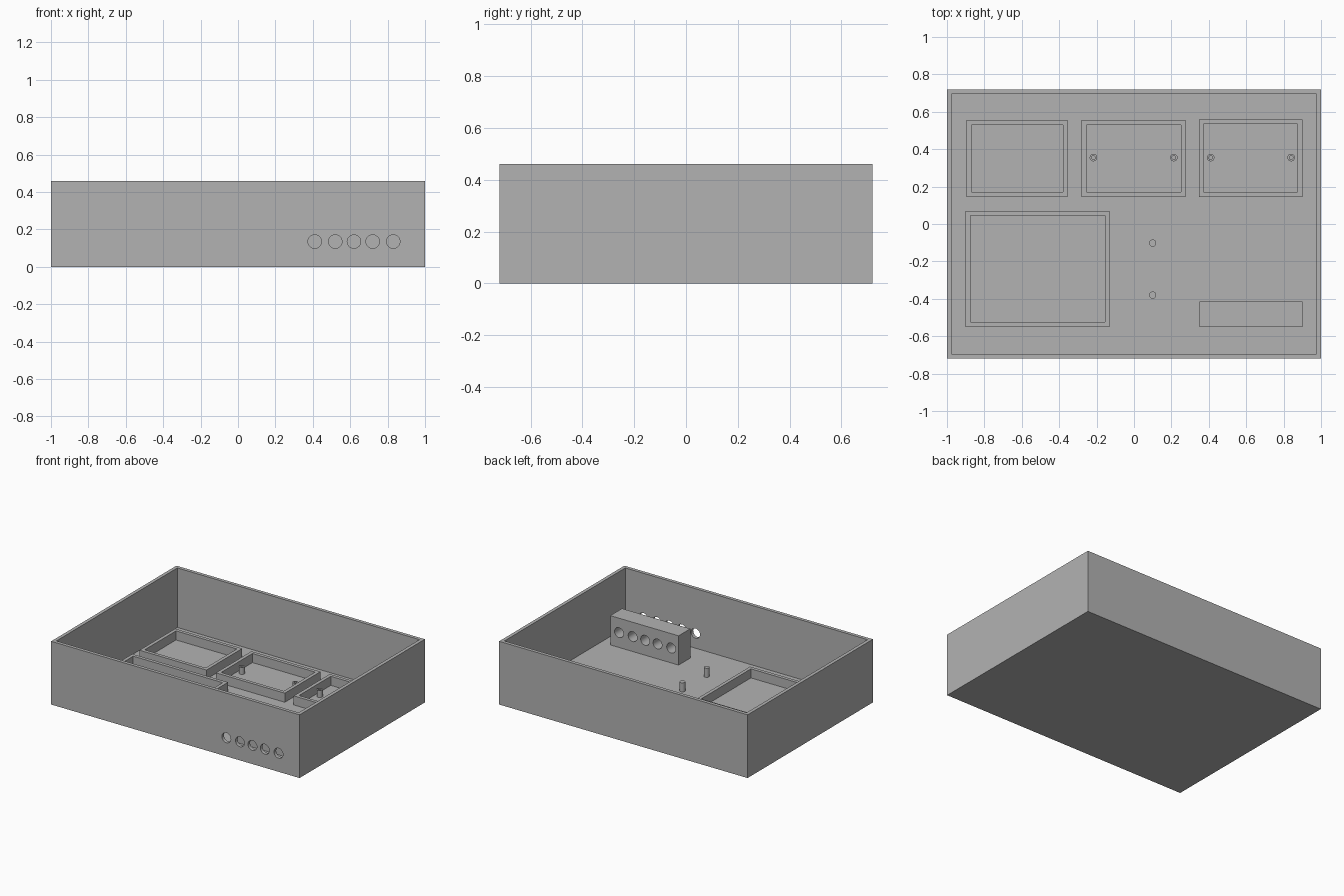
import bpy
import math

FLOOR = 0.027      # floor thickness
RIM = 0.093        # top of the compartment frames
WALL = 0.025       # wall thickness

if "Cube" in bpy.data.objects:
    bpy.data.objects.remove(bpy.data.objects["Cube"], do_unlink=True)

grey = bpy.data.materials.new("plain_grey")
grey.use_nodes = True
grey.diffuse_color = (0.45, 0.45, 0.45, 1)
grey.node_tree.nodes["Principled BSDF"].inputs["Base Color"].default_value = (0.45, 0.45, 0.45, 1)


def finish(ob, name):
    ob.name = name
    ob.data.name = name
    ob.data.materials.clear()
    ob.data.materials.append(grey)
    return ob


def box(name, x0, x1, y0, y1, z0, z1):
    bpy.ops.mesh.primitive_cube_add(size=1, location=((x0 + x1) / 2, (y0 + y1) / 2, (z0 + z1) / 2))
    ob = bpy.context.object
    ob.scale = (x1 - x0, y1 - y0, z1 - z0)
    bpy.ops.object.transform_apply(location=False, rotation=False, scale=True)
    return finish(ob, name)


def rod(name, radius, length, centre, along_y=False):
    bpy.ops.mesh.primitive_cylinder_add(vertices=32, radius=radius, depth=length, location=centre,
                                        rotation=(math.pi / 2 if along_y else 0, 0, 0))
    return finish(bpy.context.object, name)


def cut(ob, cutters):
    """Subtract the cutters from the part, then delete them."""
    for cutter in cutters:
        mod = ob.modifiers.new("cut", 'BOOLEAN')
        mod.operation = 'DIFFERENCE'
        mod.solver = 'EXACT'
        mod.object = cutter
        bpy.context.view_layer.objects.active = ob
        bpy.ops.object.modifier_apply(modifier=mod.name)
        bpy.data.objects.remove(cutter, do_unlink=True)


def smooth(ob):
    bpy.ops.object.select_all(action='DESELECT')
    ob.select_set(True)
    bpy.context.view_layer.objects.active = ob
    bpy.ops.object.shade_smooth_by_angle(angle=math.radians(30))


def port_cutters(y, length):
    return [rod("port_cutter", 0.036, length, (x, y, 0.135), True)
            for x in (0.41, 0.52, 0.62, 0.72, 0.83)]


# Open tray with a row of ports through the front wall
tray = box("tray", -1, 1, -0.72, 0.72, 0, 0.46)
cut(tray, [box("cavity", -1 + WALL, 1 - WALL, -0.72 + WALL, 0.72 - WALL, FLOOR, 0.6)])
cut(tray, port_cutters(-0.72, 0.1))
smooth(tray)

# Terminal block lined up with the ports
block = box("terminal_block", 0.35, 0.9, -0.55, -0.415, FLOOR - 0.005, 0.24)
cut(block, port_cutters(-0.48, 0.3))
smooth(block)

# Low compartment frames on the floor
frames = {
    "back_right_frame": (-0.895, -0.355, 0.145, 0.555),
    "back_middle_frame": (-0.28, 0.275, 0.145, 0.555),
    "back_left_frame": (0.347, 0.9, 0.145, 0.56),
    "front_right_frame": (-0.9, -0.13, -0.55, 0.07),
}
for name, (x0, x1, y0, y1) in frames.items():
    frame = box(name, x0, x1, y0, y1, FLOOR - 0.005, RIM)
    cut(frame, [box("opening", x0 + WALL, x1 - WALL, y0 + WALL, y1 - WALL, 0, 0.2)])

# Hollow standoffs inside two of the frames
for i, x in enumerate((-0.217, 0.213, 0.41, 0.84)):
    standoff = rod(f"standoff_{i + 1}", 0.02, 0.055, (x, 0.355, FLOOR + 0.022))
    cut(standoff, [rod("bore", 0.01, 0.06, (x, 0.355, FLOOR + 0.03))])
    smooth(standoff)

# Solid pegs on the open floor
for i, y in enumerate((-0.102, -0.38)):
    smooth(rod(f"peg_{i + 1}", 0.019, 0.072, (0.1, y, RIM - 0.036)))
